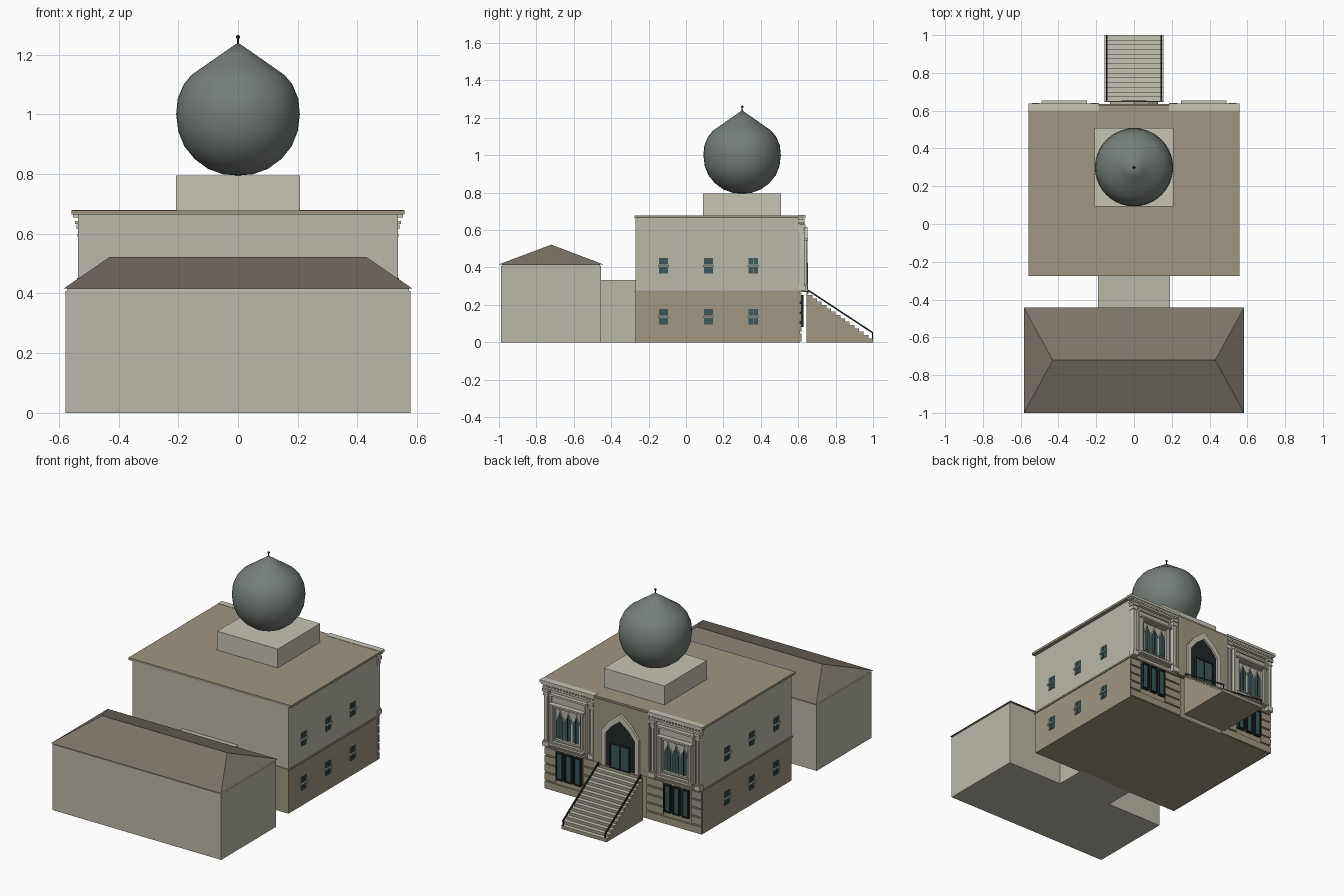
import bpy, bmesh, math
from mathutils import Matrix, Vector

if "Cube" in bpy.data.objects:
    bpy.data.objects.remove(bpy.data.objects["Cube"])


def mat(name, r, g, b):
    m = bpy.data.materials.new(name)
    m.diffuse_color = (r, g, b, 1)
    m.use_nodes = True
    m.node_tree.nodes["Principled BSDF"].inputs["Base Color"].default_value = m.diffuse_color
    return m


WALL = mat("pale_stone", 0.50, 0.48, 0.40)
BASE = mat("brown_stone", 0.35, 0.31, 0.23)
TRIM = mat("light_trim", 0.57, 0.55, 0.46)
ROOF = mat("roof_brown", 0.20, 0.175, 0.14)
DOME = mat("dome_grey", 0.18, 0.21, 0.19)
GLASS = mat("teal_glass", 0.045, 0.095, 0.10)
DARK = mat("dark_metal", 0.015, 0.02, 0.02)


def finish(name, bm, m, smooth=False):
    bmesh.ops.recalc_face_normals(bm, faces=bm.faces)
    me = bpy.data.meshes.new(name)
    bm.to_mesh(me)
    bm.free()
    for p in me.polygons:
        p.use_smooth = smooth
    me.materials.append(m)
    ob = bpy.data.objects.new(name, me)
    bpy.context.collection.objects.link(ob)
    return ob


def boxes(name, m, *ranges):
    """One object from boxes given as (x0, x1, y0, y1, z0, z1)."""
    bm = bmesh.new()
    for x0, x1, y0, y1, z0, z1 in ranges:
        c = Vector(((x0 + x1) / 2, (y0 + y1) / 2, (z0 + z1) / 2))
        s = Matrix.Diagonal((abs(x1 - x0), y1 - y0, z1 - z0, 1))
        bmesh.ops.create_cube(bm, size=1, matrix=Matrix.Translation(c) @ s)
    return finish(name, bm, m)


def prism(name, m, outlines, axis, a, b):
    """Extrude outlines: (x, z) along y, or (y, z) along x."""
    bm = bmesh.new()
    for pts in outlines:
        place = (lambda u, v: (u, a, v)) if axis == "y" else (lambda u, v: (a, u, v))
        f = bm.faces.new([bm.verts.new(place(u, v)) for u, v in pts])
        ext = bmesh.ops.extrude_face_region(bm, geom=[f])
        d = (0, b - a, 0) if axis == "y" else (b - a, 0, 0)
        bmesh.ops.translate(bm, vec=d, verts=[v for v in ext["geom"] if isinstance(v, bmesh.types.BMVert)])
    return finish(name, bm, m)


def frame(x, z, w, h, t, y0, y1):
    """Four bars of a rectangular frame centred on x, z."""
    return [(x - w / 2, x + w / 2, y0, y1, z + h / 2 - t, z + h / 2),
            (x - w / 2, x + w / 2, y0, y1, z - h / 2, z - h / 2 + t),
            (x - w / 2, x - w / 2 + t, y0, y1, z - h / 2 + t, z + h / 2 - t),
            (x + w / 2 - t, x + w / 2, y0, y1, z - h / 2 + t, z + h / 2 - t)]


# annex with hipped roof, and connecting passage
boxes("annex_walls", WALL, (-.578, .578, -.99, -.455, 0, .408))
boxes("annex_eave", TRIM, (-.572, .572, -.985, -.46, .408, .419))
bm = bmesh.new()
e = [bm.verts.new(p) for p in ((-.583, -1, .417), (.583, -1, .417), (.583, -.443, .417), (-.583, -.443, .417))]
r0, r1 = bm.verts.new((-.43, -.72, .522)), bm.verts.new((.43, -.72, .522))
for f in ((e[0], e[1], r1, r0), (e[1], e[2], r1), (e[2], e[3], r0, r1), (e[3], e[0], r0), e):
    bm.faces.new(f)
finish("annex_hip_roof", bm, ROOF)
boxes("connecting_passage", WALL, (-.19, .19, -.46, -.26, 0, .333))

# main block
boxes("main_lower_storey", BASE, (-.535, .535, -.27, .61, 0, .27))
boxes("main_upper_storey", WALL, (-.535, .535, -.27, .61, .27, .667))
boxes("string_course", BASE, (-.541, .541, -.276, .618, .267, .277))
boxes("main_roof_slab", BASE, (-.558, .558, -.276, .628, .664, .678))
boxes("dome_plinth", TRIM, (-.208, .208, .092, .508, .678, .795))

# onion dome and finial
bm = bmesh.new()
profile = [(0, .795), (.05, .799), (.1, .817), (.145, .85), (.18, .893), (.2, .943),
           (.207, 1.0), (.202, 1.052), (.182, 1.1), (.155, 1.132), (.115, 1.16), (.055, 1.202), (0, 1.24)]
vs = [bm.verts.new((r, .3, z)) for r, z in profile]
es = [bm.edges.new(p) for p in zip(vs, vs[1:])]
bmesh.ops.spin(bm, geom=vs + es, cent=(0, .3, 0), axis=(0, 0, 1), angle=math.tau, steps=40)
bmesh.ops.remove_doubles(bm, verts=bm.verts, dist=.0005)
finish("onion_dome", bm, DOME, True)
bm = bmesh.new()
bmesh.ops.create_cone(bm, cap_ends=True, segments=8, radius1=.004, radius2=.003, depth=.035,
                      matrix=Matrix.Translation((0, .3, 1.243)))
bmesh.ops.create_uvsphere(bm, u_segments=10, v_segments=6, radius=.007,
                          matrix=Matrix.Translation((0, .3, 1.259)))
finish("finial", bm, DARK, True)

# side windows: two panes split by a sill bar and a mullion
panes, bars = [], []
for s in (-1, 1):
    for y in (-.12, .12, .36):
        for z in (.137, .41):
            for dy in (-.013, .013):
                panes += [(s * .53, s * .539, y + dy - .012, y + dy + .012, z + q - .018, z + q + .018)
                          for q in (-.023, .023)]
            bars.append((s * .53, s * .545, y - .03, y + .03, z - .004, z + .004))
boxes("side_window_panes", GLASS, *panes)
boxes("side_window_bars", TRIM, *bars)

# decorated bays on the entrance facade
for s, side in ((-1, "left"), (1, "right")):
    cx = s * .37
    # rusticated courses of the lower storey, open around the windows
    courses = []
    for i in range(5):
        z0, z1 = .004 + i * .053, .048 + i * .053
        if i == 0:
            courses.append((s * .16, s * .54, .605, .617, z0, z1))
        else:
            courses += [(s * .16, s * .275, .605, .617, z0, z1), (s * .465, s * .54, .605, .617, z0, z1)]
    boxes(side + "_rustication", BASE, *courses)
    low, rims = [], []
    for k in (-1, 0, 1):
        x = cx + k * .062
        low.append((x - .017, x + .017, .605, .621, .088, .248))
        rims += frame(x, .168, .048, .172, .007, .605, .629)
    boxes(side + "_lower_glass", GLASS, *low)
    boxes(side + "_lower_window_frames", DARK, *rims)

    # pilasters with bases and capitals
    pil = []
    for x in (.21, .52):
        for w, y1, z0, z1 in ((.020, .638, .277, .305), (.017, .634, .305, .312), (.014, .630, .312, .59),
                              (.018, .634, .59, .6), (.016, .632, .6, .615), (.021, .64, .615, .63)):
            pil.append((s * (x - w), s * (x + w), .6, y1, z0, z1))
        pil += [(s * (x + d - .003), s * (x + d + .003), .6, .634, .315, .585) for d in (-.008, .008)]
    boxes(side + "_pilasters", TRIM, *pil)

    # cornice with dentils
    boxes(side + "_cornice", TRIM, (s * .19, s * .545, .6, .63, .632, .643),
          (s * .188, s * .552, .6, .634, .655, .664), (s * .185, s * .558, .6, .639, .664, .680),
          *[(s * (.198 + i * .02), s * (.209 + i * .02), .605, .634, .643, .655) for i in range(17)])

    # framed panel holding three ogee windows
    boxes(side + "_panel", WALL, (cx - .125, cx + .125, .605, .623, .3, .605))
    boxes(side + "_panel_mouldings", TRIM, *frame(cx, .452, .25, .31, .011, .605, .633),
          *frame(cx, .43, .215, .24, .010, .605, .645), *frame(cx, .43, .185, .21, .006, .605, .636),
          (cx - .12, cx + .12, .605, .653, .30, .313), (cx - .12, cx + .12, .605, .653, .545, .555))
    arches, rims = [], []
    for k in (-1, 0, 1):
        x = cx + k * .056
        half = [(.022, .345), (.022, .455), (.017, .475), (.007, .488), (0, .508)]
        outer = [(.027, .340), (.027, .458), (.021, .481), (.010, .494), (0, .519)]
        arches.append([(x + a, z) for a, z in half] + [(x - a, z) for a, z in half[-2::-1]])
        rims.append([(x + a, z) for a, z in outer] + [(x - a, z) for a, z in outer[-2::-1]])
    prism(side + "_ogee_surrounds", TRIM, rims, "y", .61, .629)
    prism(side + "_ogee_glass", GLASS, arches, "y", .61, .632)
    boxes(side + "_ogee_mullions", DARK,
          *[(cx + k * .056 - .0015, cx + k * .056 + .0015, .61, .634, .345, .49) for k in (-1, 0, 1)])

# entrance portal
boxes("portal_wall", BASE, (-.19, .19, .605, .634, .27, .667))
half_in = [(.1, .272), (.1, .475), (.06, .525), (0, .57)]
half_out = [(.128, .272), (.128, .488), (.075, .556), (0, .617)]
mirror = lambda h: h + [(-x, z) for x, z in h[-2::-1]]
prism("portal_opening", DARK, [mirror(half_in)], "y", .61, .638)
prism("portal_surround", TRIM, [mirror(half_out) + mirror(half_in)[::-1]], "y", .61, .649)
boxes("entrance_doors", GLASS, (-.06, -.003, .63, .648, .272, .42), (.003, .06, .63, .648, .272, .42))
boxes("door_frame", DARK, *frame(0, .347, .132, .154, .006, .63, .653), (-.003, .003, .63, .651, .272, .42))

# entrance stair, solid to the ground, with sloping rails
N = 14
outline = [(.645, 0), (1.0, 0)]
for i in range(N):
    y, z = 1.0 - i * .35 / N, .02 + i * .25 / N
    outline += [(y, z), (y - .35 / N, z)]
outline += [(.65, .27), (.645, .27)]
prism("entrance_stair", BASE, [outline], "x", -.155, .155)
boxes("stair_nosings", TRIM, *[(-.157, .157, .975 - i * .025, 1.0 - i * .025, .017 + i * .25 / N, .021 + i * .25 / N)
                               for i in range(N)])
for s, side in ((-1, "left"), (1, "right")):
    prism(side + "_stair_rail", DARK, [[(.65, .275), (1.0, .045), (1.0, .055), (.65, .285)]],
          "x", s * .141, s * .149)
    boxes(side + "_rail_posts", DARK, (s * .142, s * .148, .65, .656, .26, .283),
          (s * .142, s * .148, .994, 1.0, .015, .052))
